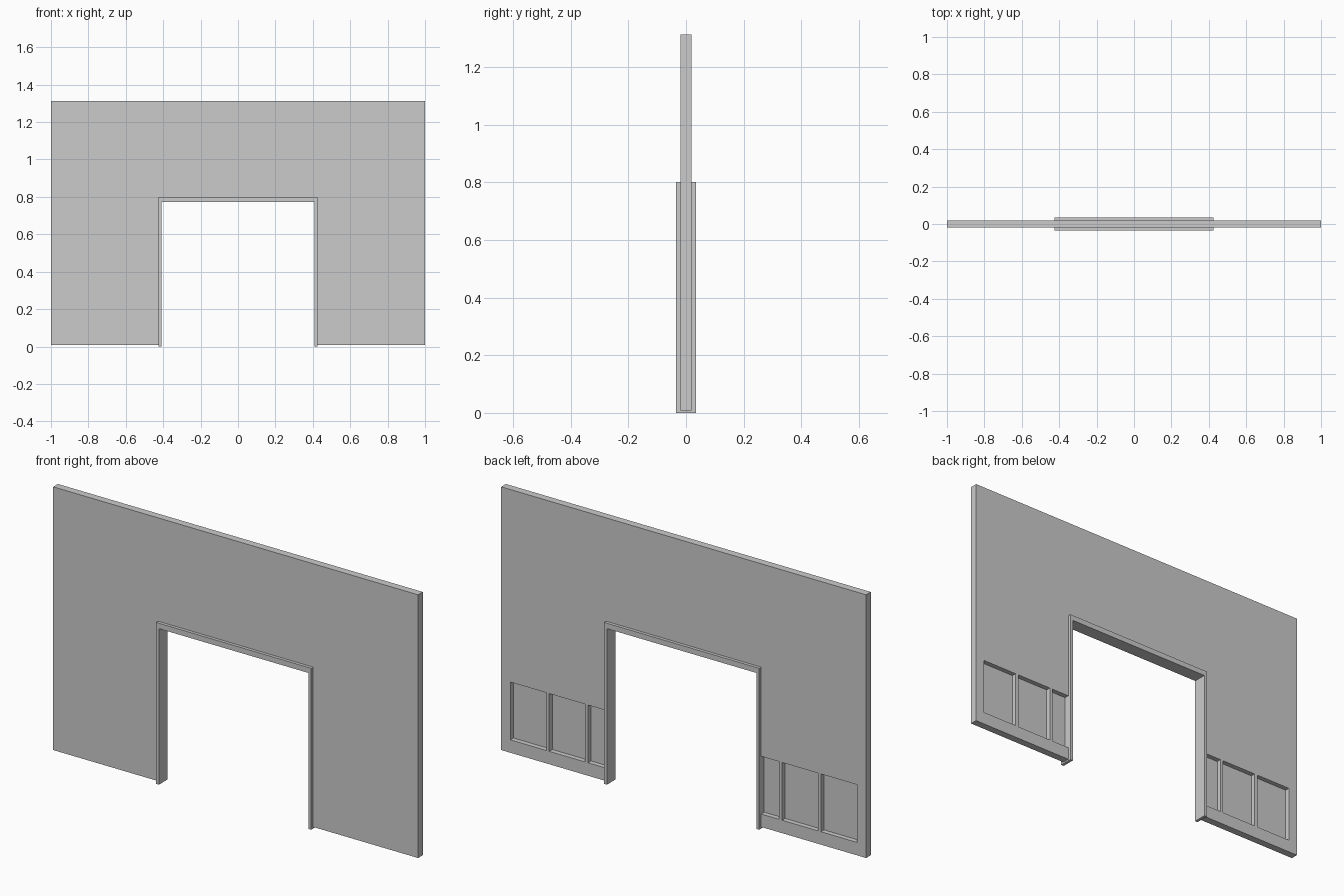
import bpy, bmesh
from mathutils import Matrix

if "Cube" in bpy.data.objects:
    bpy.data.objects.remove(bpy.data.objects["Cube"])

WALL_Y = 0.0185      # half thickness of the wall
FRAME_Y = 0.034      # half thickness of the door frame
RECESS = 0.024       # depth of the rear panels


def make_object(name, bm):
    bmesh.ops.recalc_face_normals(bm, faces=bm.faces)
    mesh = bpy.data.meshes.new(name)
    bm.to_mesh(mesh)
    bm.free()
    obj = bpy.data.objects.new(name, mesh)
    bpy.context.collection.objects.link(obj)
    return obj


def arch(name, outer_x, outer_z, inner_x, inner_z, base_z, half_y):
    """Upside-down U profile in XZ, extruded along y."""
    half = [(outer_x, base_z), (outer_x, outer_z)]
    hole = [(inner_x, inner_z), (inner_x, base_z)]
    pts = [(-x, z) for x, z in half] + half[::-1] + hole[::-1] + [(-x, z) for x, z in hole]
    bm = bmesh.new()
    face = bm.faces.new([bm.verts.new((x, -half_y, z)) for x, z in pts])
    ext = bmesh.ops.extrude_face_region(bm, geom=[face])
    verts = [v for v in ext["geom"] if isinstance(v, bmesh.types.BMVert)]
    bmesh.ops.translate(bm, verts=verts, vec=(0, 2 * half_y, 0))
    return make_object(name, bm)


def add_box(bm, x0, x1, y0, y1, z0, z1):
    m = Matrix.Translation(((x0 + x1) / 2, (y0 + y1) / 2, (z0 + z1) / 2))
    m = m @ Matrix.Diagonal((x1 - x0, y1 - y0, z1 - z0, 1))
    bmesh.ops.create_cube(bm, size=1, matrix=m)


# Wall with doorway, and the frame lining it
wall = arch("wall", 1.0, 1.312, 0.418, 0.786, 0.008, WALL_Y)
arch("door_frame", 0.425, 0.80, 0.41, 0.773, 0.0, FRAME_Y)

# Recessed panels on the back, three each side; the inner one runs into the frame
bm = bmesh.new()
for x0, x1 in [(0.753, 0.95), (0.54, 0.737), (0.40, 0.524)]:
    for a, b in [(x0, x1), (-x1, -x0)]:
        add_box(bm, a, b, WALL_Y - RECESS, 0.1, 0.072, 0.358)
cutter = make_object("panel_cutter", bm)
cutter.hide_render = True

mod = wall.modifiers.new("panels", "BOOLEAN")
mod.operation = "DIFFERENCE"
mod.solver = "EXACT"
mod.object = cutter
bpy.context.view_layer.objects.active = wall
wall.select_set(True)
bpy.ops.object.modifier_apply(modifier=mod.name)
bpy.data.objects.remove(cutter)
